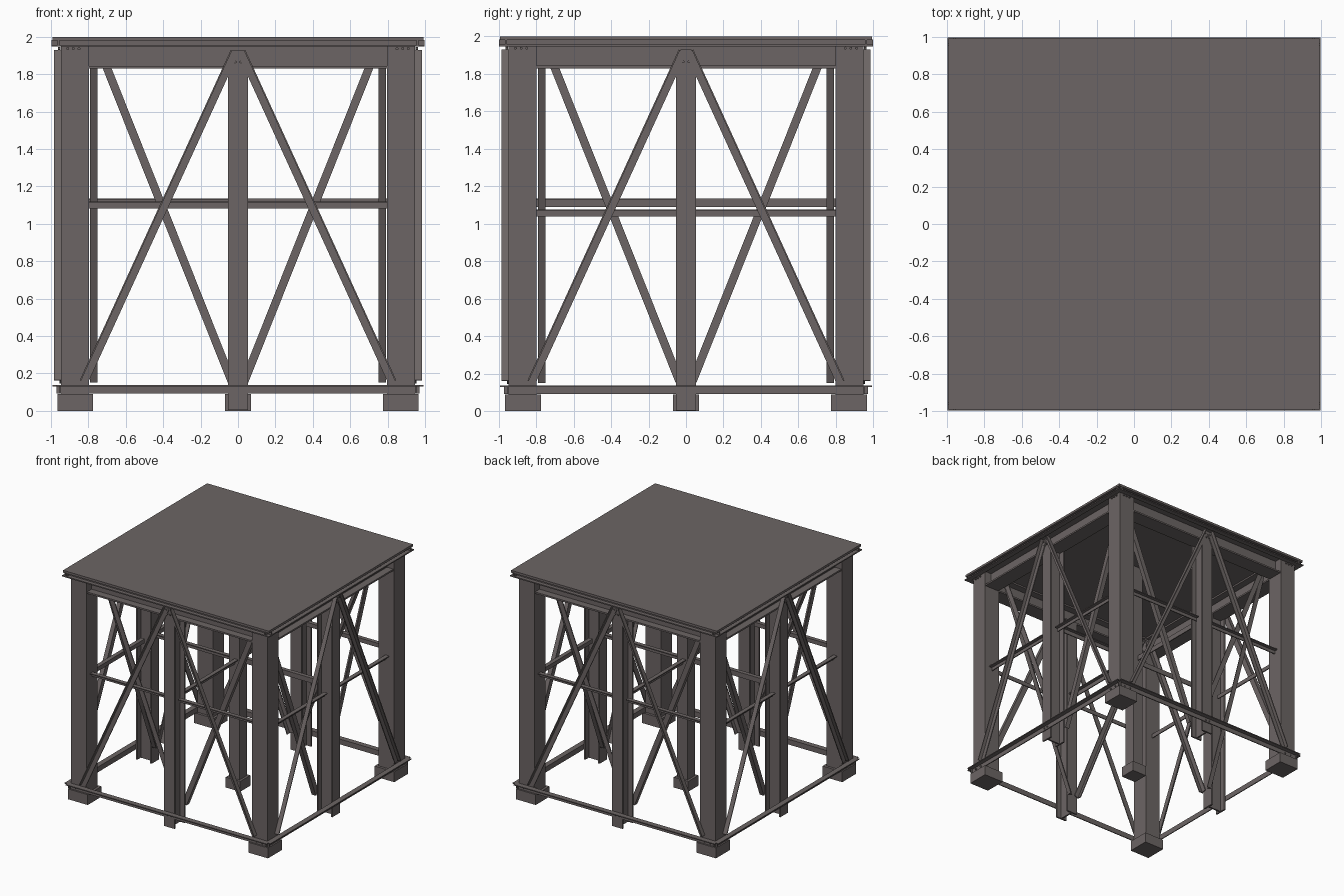
import bpy, bmesh, math
from mathutils import Vector, Matrix

if "Cube" in bpy.data.objects:
    bpy.data.objects.remove(bpy.data.objects["Cube"])

steel = bpy.data.materials.new("dark_warm_grey_steel")
steel.diffuse_color = (0.15, 0.13, 0.128, 1)
steel.use_nodes = True
steel.node_tree.nodes["Principled BSDF"].inputs["Base Color"].default_value = steel.diffuse_color


def finish(name, bm, turn=0):
    """Turn the part about the tower axis and make it an object."""
    bm.transform(Matrix.Rotation(turn * math.pi / 2, 4, 'Z'))
    bmesh.ops.recalc_face_normals(bm, faces=bm.faces)
    me = bpy.data.meshes.new(name)
    bm.to_mesh(me)
    bm.free()
    me.materials.append(steel)
    bpy.context.collection.objects.link(bpy.data.objects.new(name, me))


def box(name, lo, hi, turn=0):
    lo, hi = Vector(lo), Vector(hi)
    bm = bmesh.new()
    bmesh.ops.create_cube(bm, size=1)
    for v in bm.verts:
        v.co = (lo + hi) / 2 + v.co * (hi - lo)
    finish(name, bm, turn)


def bar(name, p0, p1, profile, u, v, turn=0):
    """Sweep a profile given in the directions u, v from p0 to p1."""
    p0, p1, u, v = map(Vector, (p0, p1, u, v))
    bm = bmesh.new()
    rings = [[bm.verts.new(p + u * a + v * b) for a, b in profile] for p in (p0, p1)]
    bm.faces.new(rings[0])
    bm.faces.new(rings[1])
    n = len(profile)
    for i in range(n):
        j = (i + 1) % n
        bm.faces.new((rings[0][i], rings[0][j], rings[1][j], rings[1][i]))
    finish(name, bm, turn)


def bolts(name, points, y, turn):
    bm = bmesh.new()
    for x, z in points:
        m = Matrix.Translation((x, y, z)) @ Matrix.Rotation(math.pi / 2, 4, 'X')
        bmesh.ops.create_cone(bm, cap_ends=True, segments=6, radius1=0.008,
                              radius2=0.008, depth=0.012, matrix=m)
    finish(name, bm, turn)


def i_section(w, h, t, web):
    """I profile, w wide along u and h deep along v."""
    a, b, c = w / 2, h / 2, web / 2
    return [(-a, -b), (a, -b), (a, -b + t), (c, -b + t), (c, b - t), (a, b - t),
            (a, b), (-a, b), (-a, b - t), (-c, b - t), (-c, -b + t), (-a, -b + t)]


def angle(w, h, t):
    """L profile: plate w wide along u, leg h tall along v at the far edge."""
    return [(-w / 2, 0), (w / 2, 0), (w / 2, h), (w / 2 - t, h), (w / 2 - t, t), (-w / 2, t)]


X, Y, Z = (1, 0, 0), (0, 1, 0), (0, 0, 1)
OUT, IN = (0, -1, 0), (0, 1, 0)

# Deck slab
box("deck_slab", (-0.993, -0.993, 1.98), (0.993, 0.993, 2.0))

# Central post with foot
box("center_post", (-0.05, -0.05, 0.08), (0.05, 0.05, 1.98))
box("center_foot", (-0.07, -0.07, 0), (0.07, 0.07, 0.09))

for k, side in enumerate(("front", "right", "back", "left")):
    # Deck rim angle: upright leg with an outward flange
    bar(side + "_deck_rim", (-0.998, -0.955, 1.965), (0.998, -0.955, 1.965),
        angle(0.036, 0.043, 0.01), (0, 0, -1), OUT, k)

    # Corner post and foot
    box(side + "_corner_post", (-0.947, -0.947, 0.08), (-0.797, -0.797, 1.98), k)
    box(side + "_corner_foot", (-0.965, -0.965, 0), (-0.775, -0.775, 0.09), k)

    # Middle post
    bar(side + "_middle_post", (0, -0.872, 0.005), (0, -0.872, 1.84),
        i_section(0.105, 0.15, 0.014, 0.014), X, Y, k)

    # Top beam between corner posts
    bar(side + "_top_beam", (-0.8, -0.872, 1.905), (0.8, -0.872, 1.905),
        i_section(0.14, 0.15, 0.014, 0.014), Y, Z, k)

    # Bottom rail angle with an outward flange on top
    bar(side + "_bottom_rail", (-0.97, -0.947, 0.115), (0.97, -0.947, 0.115),
        angle(0.046, 0.046, 0.008), Z, OUT, k)

    zm = 1.1 if k % 2 == 0 else 1.058
    for s, half in ((-1, "left"), (1, "right")):
        # Horizontal girt at mid height
        bar(f"{side}_{half}_girt", (s * 0.05, -0.865, zm), (s * 0.8, -0.865, zm),
            angle(0.036, 0.036, 0.008), Z, OUT, k)
        # Outer diagonal: corner foot up to middle post head
        p0, p1 = Vector((s * 0.825, -0.947, 0.155)), Vector((s * 0.018, -0.947, 1.92))
        d = (p1 - p0).normalized()
        bar(f"{side}_{half}_outer_brace", p0, p1, angle(0.046, 0.038, 0.008),
            (s * d.z, 0, -s * d.x), OUT, k)
        # Inner diagonal: middle post foot up to corner head
        p0, p1 = Vector((s * 0.035, -0.79, 0.16)), Vector((s * 0.735, -0.79, 1.92))
        d = (p1 - p0).normalized()
        bar(f"{side}_{half}_inner_brace", p0, p1, angle(0.044, 0.04, 0.008),
            (s * d.z, 0, -s * d.x), IN, k)

    # Interior girt from middle post to central post
    zi = 1.113
    bar(side + "_interior_girt", (0, -0.8, zi), (0, -0.05, zi),
        angle(0.044, 0.036, 0.008), Z, X, k)

    # Head gusset behind the brace tops
    bar(side + "_head_gusset", (0, -0.947, 0), (0, -0.94, 0),
        [(-0.04, 1.84), (0.04, 1.84), (0.03, 1.93), (-0.03, 1.93)], X, Z, k)

    # Bolts on posts, rails and gusset
    pts = [(s * x, z) for s in (-1, 1) for x, z in
           ((0.91, 1.937), (0.88, 1.937), (0.85, 1.937), (0.9, 0.11), (0.84, 0.11),
            (0.018, 0.11), (0.015, 1.865), (0.025, 1.9))]
    bolts(side + "_bolts", pts, -0.956, k)
